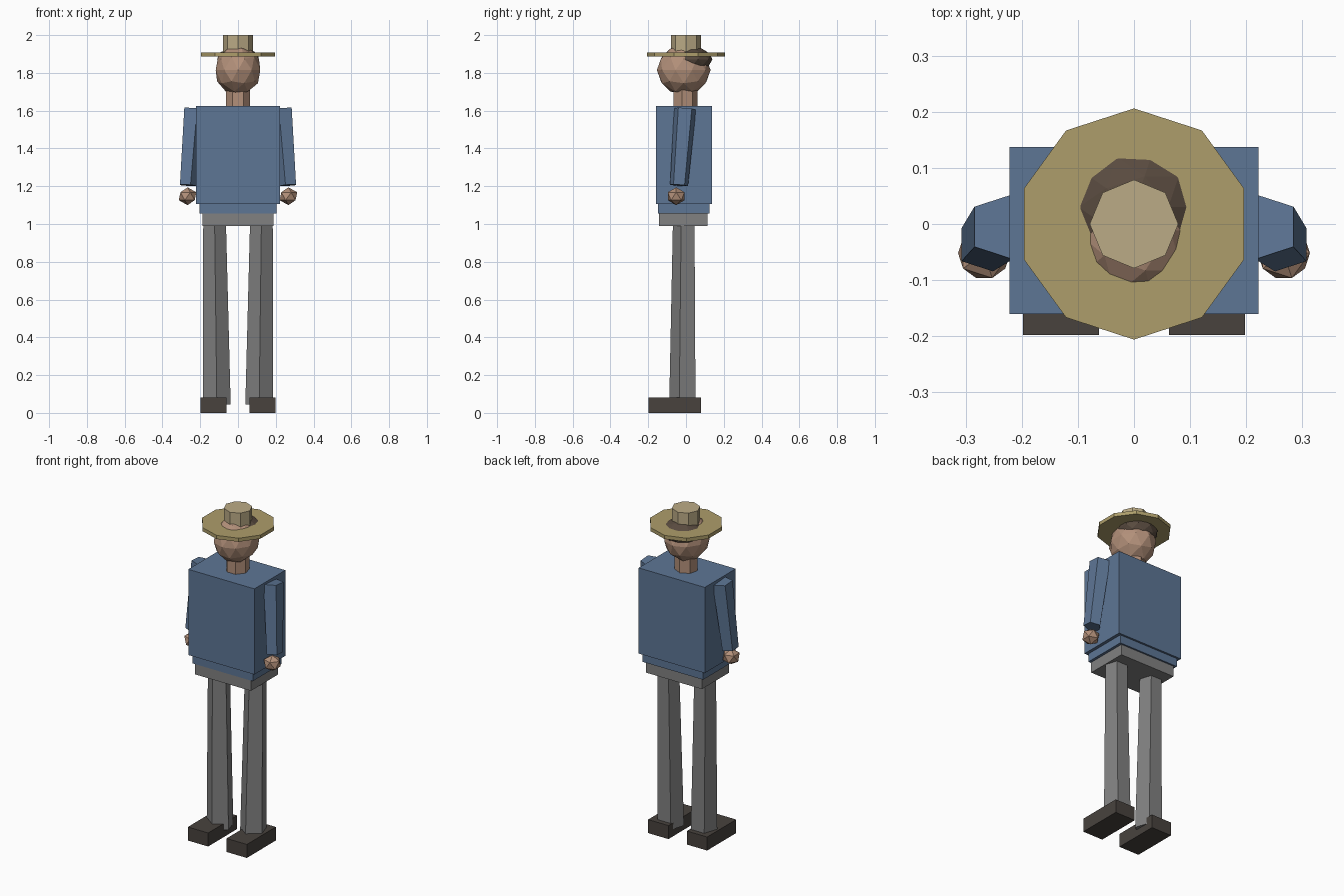
import bpy, bmesh
from math import cos, sin, tau, radians
from mathutils import Vector, Matrix

if "Cube" in bpy.data.objects:
    bpy.data.objects.remove(bpy.data.objects["Cube"])


def material(name, rgb):
    m = bpy.data.materials.new(name)
    m.diffuse_color = (*rgb, 1)
    m.use_nodes = True
    m.node_tree.nodes["Principled BSDF"].inputs["Base Color"].default_value = m.diffuse_color
    return m


shirt = material("shirt_blue", (0.11, 0.18, 0.30))
skin = material("skin", (0.45, 0.28, 0.195))
straw = material("straw", (0.42, 0.34, 0.145))
pale_straw = material("pale_straw", (0.50, 0.41, 0.24))
trouser = material("trouser_grey", (0.22, 0.22, 0.22))
leather = material("dark_leather", (0.065, 0.055, 0.048))
hair_mat = material("hair_brown", (0.10, 0.07, 0.05))


def finish(name, bm, mat):
    bmesh.ops.recalc_face_normals(bm, faces=bm.faces)
    me = bpy.data.meshes.new(name)
    bm.to_mesh(me)
    bm.free()
    me.materials.append(mat)
    ob = bpy.data.objects.new(name, me)
    bpy.context.collection.objects.link(ob)
    return ob


def box(name, lo, hi, mat):
    lo, hi = Vector(lo), Vector(hi)
    bm = bmesh.new()
    bmesh.ops.create_cube(bm, size=1, matrix=Matrix.Translation((lo + hi) / 2)
                          @ Matrix.Diagonal((*(hi - lo), 1)))
    return finish(name, bm, mat)


def prism(name, p0, r0, p1, r1, sides, start, mat):
    """Tapered prism from p0 to p1; start = angle of its first corner."""
    p0, p1 = Vector(p0), Vector(p1)
    q = Vector((0, 0, 1)).rotation_difference(p1 - p0)
    angles = [radians(start) + tau * i / sides for i in range(sides)]
    bm = bmesh.new()
    rings = [[bm.verts.new(p + q @ Vector((r * cos(a), r * sin(a), 0))) for a in angles]
             for p, r in ((p0, r0), (p1, r1))]
    for ring in rings:
        bm.faces.new(ring)
    for i in range(sides):
        j = (i + 1) % sides
        bm.faces.new((rings[0][i], rings[0][j], rings[1][j], rings[1][i]))
    return finish(name, bm, mat)


def ball(name, centre, radii, detail, mat):
    bm = bmesh.new()
    bmesh.ops.create_icosphere(bm, subdivisions=detail, radius=1,
                               matrix=Matrix.Translation(centre) @ Matrix.Diagonal((*radii, 1)))
    return finish(name, bm, mat)


# Trunk
box("torso", (-0.222, -0.16, 1.105), (0.222, 0.137, 1.625), shirt)
box("shirt_hem", (-0.203, -0.148, 1.055), (0.203, 0.125, 1.11), shirt)
box("hips", (-0.187, -0.143, 0.99), (0.187, 0.115, 1.06), trouser)

# Limbs, both sides
for s, side in ((-1, "left"), (1, "right")):
    prism(side + "_leg", (s * 0.112, -0.012, 0.043), 0.077,
          (s * 0.124, -0.006, 1.02), 0.063, 5, -90, trouser)
    box(side + "_shoe", (s * 0.13 - 0.068, -0.198, 0), (s * 0.13 + 0.068, 0.08, 0.082), leather)
    # flat side of the sleeve faces outward
    prism(side + "_arm", (s * 0.267, -0.037, 1.205), 0.05,
          (s * 0.235, -0.005, 1.61), 0.061, 5, 36 if s > 0 else 0, shirt)
    ball(side + "_hand", (s * 0.267, -0.052, 1.147), (0.052, 0.052, 0.047), 1, skin)

# Head and hair
prism("neck", (0, -0.006, 1.6), 0.066, (0, -0.006, 1.74), 0.066, 7, 90, skin)
ball("head", (0, -0.012, 1.815), (0.124, 0.142, 0.133), 2, skin)
ball("hair", (0, 0.03, 1.872), (0.116, 0.11, 0.066), 2, hair_mat)

# Hat
prism("hat_brim", (0, 0, 1.886), 0.206, (0, 0, 1.908), 0.206, 10, 90, straw)
prism("hat_crown", (0, 0, 1.895), 0.079, (0, 0, 2.0), 0.079, 8, 90, pale_straw)
